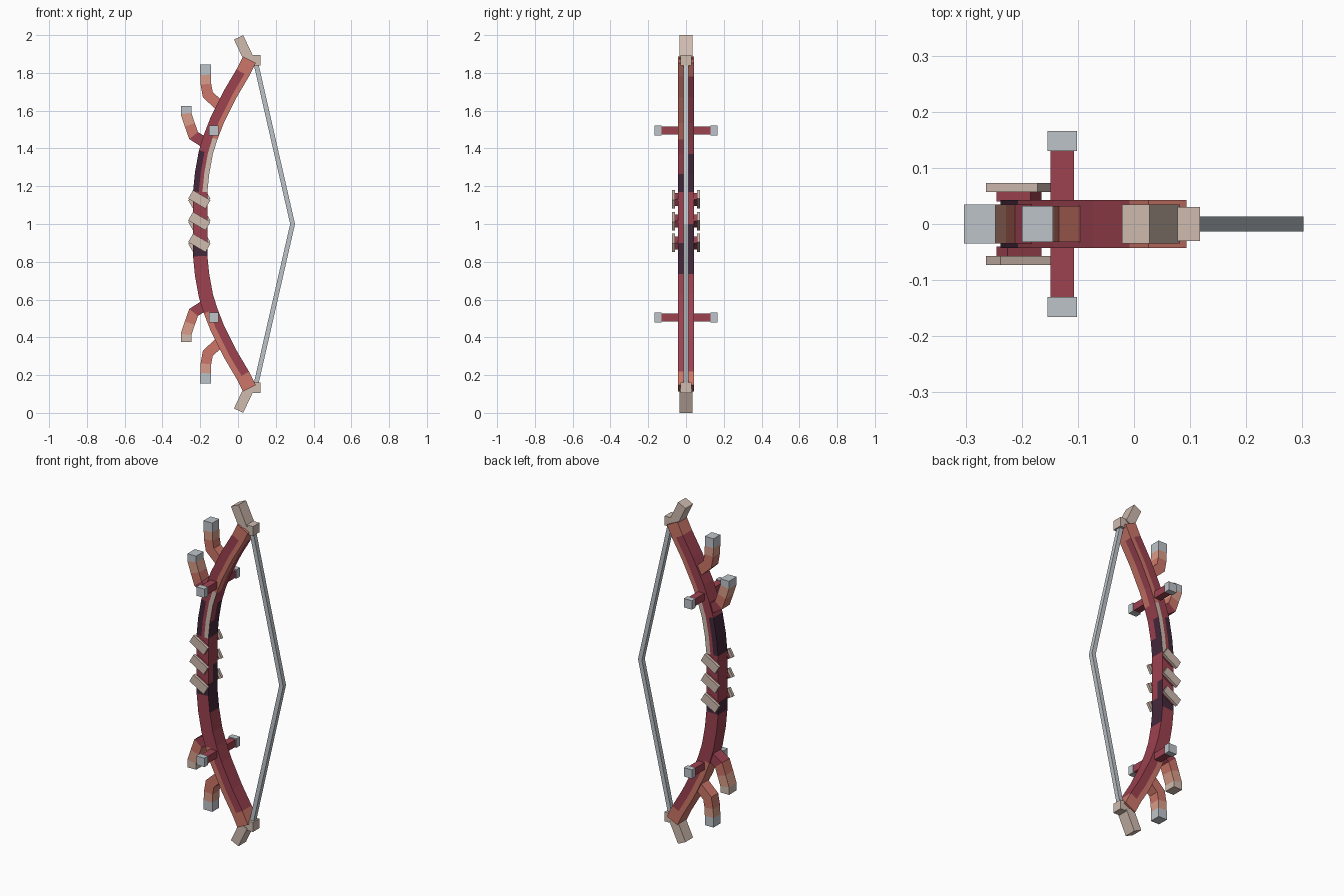
import bpy, bmesh, math
from mathutils import Vector, Matrix

if "Cube" in bpy.data.objects:
    bpy.data.objects.remove(bpy.data.objects["Cube"])

def linear(c):
    return c / 12.92 if c <= 0.04045 else ((c + 0.055) / 1.055) ** 2.4

def material(name, hexcode):
    rgb = [linear(int(hexcode[i:i + 2], 16) / 255) for i in (0, 2, 4)]
    m = bpy.data.materials.new(name)
    m.use_nodes = True
    m.diffuse_color = (*rgb, 1)
    m.node_tree.nodes["Principled BSDF"].inputs["Base Color"].default_value = (*rgb, 1)
    return m

MATS = [material("deep_red", "9C4250"), material("dark_plum", "44273B"),
        material("salmon", "CC7668"), material("peach", "D89C88"),
        material("beige", "CFBBAF"), material("pale_grey", "BEC4C9")]
RED, PLUM, SALMON, PEACH, BEIGE, GREY = range(6)

def finish(name, bm):
    bmesh.ops.recalc_face_normals(bm, faces=bm.faces)
    mesh = bpy.data.meshes.new(name)
    bm.to_mesh(mesh)
    bm.free()
    for m in MATS:
        mesh.materials.append(m)
    ob = bpy.data.objects.new(name, mesh)
    bpy.context.collection.objects.link(ob)
    return ob

def sweep(name, path, width, depth, rule):
    """Mitred rectangular bar along an (x, z) path; rule(segment, side, height) gives the colour.
    Sides 0-2 front, 3-4 inner, 5-7 back, 8-9 outer."""
    pts = [Vector(p) for p in path]
    dirs = [(b - a).normalized() for a, b in zip(pts, pts[1:])]
    bm = bmesh.new()
    rings = []
    for i, p in enumerate(pts):
        a, b = dirs[max(i - 1, 0)], dirs[min(i, len(dirs) - 1)]
        t = (a + b).normalized()
        n = Vector((t.y, -t.x)) * (width / 2 / max(t.dot(a), 0.5))
        cols = (-1, -0.2, 0.3, 1)
        section = [(c, -1) for c in cols] + [(1, 0)] + [(c, 1) for c in cols[::-1]] + [(-1, 0)]
        rings.append([bm.verts.new((p.x + n.x * u, v * depth / 2, p.y + n.y * u))
                      for u, v in section])
    count = len(rings[0])
    for s, (lo, hi) in enumerate(zip(rings, rings[1:])):
        height = (pts[s].y + pts[s + 1].y) / 2
        for k in range(count):
            j = (k + 1) % count
            f = bm.faces.new((lo[k], lo[j], hi[j], hi[k]))
            f.material_index = rule(s, k, height)
    bm.faces.new(rings[0]).material_index = rule(0, 0, pts[0].y)
    bm.faces.new(rings[-1]).material_index = rule(len(pts) - 2, 0, pts[-1].y)
    return finish(name, bm)

def box(name, centre, size, colour, tilt=0):
    bm = bmesh.new()
    bmesh.ops.create_cube(bm, size=1, matrix=Matrix.Translation(centre)
                          @ Matrix.Rotation(tilt, 4, 'Y') @ Matrix.Diagonal((*size, 1)))
    for f in bm.faces:
        f.material_index = colour
    return finish(name, bm)

# Curved bow limb, mirrored about mid height
half = [(-.2, .1), (-.2, .17), (-.19, .27), (-.17, .38), (-.145, .46), (-.11, .55),
        (-.04, .69), (.025, .8), (.06, .87)]
limb_path = [(x, 1 - z) for x, z in half[::-1]] + [(-.2, 1)] + [(x, 1 + z) for x, z in half]

def limb_colour(seg, side, z):
    inner_strip = side in (2, 5)
    outer_strip = side in (0, 7)
    if 1.17 < z < 1.46 and inner_strip:
        return BEIGE
    if 1.17 < z < 1.38:
        return RED if side in (1, 6) or (side == 3 and z > 1.27) else PLUM
    if z > 1.46:
        return SALMON if inner_strip or side == 3 or z > 1.82 else RED
    if .83 < z < .9:
        return PLUM
    if .73 < z < 1.0 and side in (3, 4):
        return PLUM if z < .83 or side == 4 else RED
    if z < .5 and (outer_strip or side in (8, 9)) or z < .18:
        return SALMON
    return RED

sweep("bow_limb", limb_path, .076, .086, limb_colour)

# Bowstring
sweep("bowstring", [(.095, .15), (.289, 1), (.095, 1.85)], .025, .026, lambda s, k, z: GREY)

# Antler-like branches, tips and cross pegs on both halves
branches = {
    "inner": ([(-.16, .42), (-.235, .468), (-.255, .525), (-.275, .585), (-.275, .625)],
              (RED, SALMON, PEACH, GREY), .07),
    "outer": ([(-.08, .61), (-.16, .685), (-.17, .74), (-.172, .79), (-.172, .845)],
              (SALMON, SALMON, PEACH, GREY), .064)}
for label, s in (("upper", 1), ("lower", -1)):
    for kind, (path, colours, depth) in branches.items():
        tints = list(colours)
        if s < 0:
            tints[0] = SALMON if kind == "outer" else RED
            tints[3] = BEIGE if kind == "inner" else GREY
        sweep(f"{label}_{kind}_branch", [(x, 1 + s * z) for x, z in path], .056, depth,
              lambda seg, k, z: tints[seg])
    sweep(f"{label}_horn_tip", [(.058, 1 + s * .872), (.003, 1 + s * .988)], .054, .07,
          lambda seg, k, z: BEIGE)
    box(f"{label}_string_knob", (.088, 0, 1 + s * .866), (.06, .06, .055), BEIGE)
    box(f"{label}_cross_peg", (-.128, 0, 1 + s * .495), (.042, .27, .042), RED)
    for end, y in (("front", -1), ("back", 1)):
        box(f"{label}_{end}_peg_cap", (-.128, y * .148, 1 + s * .495), (.052, .035, .052), GREY)

# Slanted grip wrappings, front and back slanting opposite ways
for i in range(3):
    z = 1.13 - .115 * i
    for end, y in (("front", -1), ("back", 1)):
        box(f"{end}_grip_wrap_{i + 1}", (-.205, y * .065, z), (.106, .016, .052),
            BEIGE, -y * math.radians(30))
        box(f"{end}_wrap_backing_{i + 1}", (-.205, y * .05, z), (.07, .02, .04),
            RED, -y * math.radians(30))
